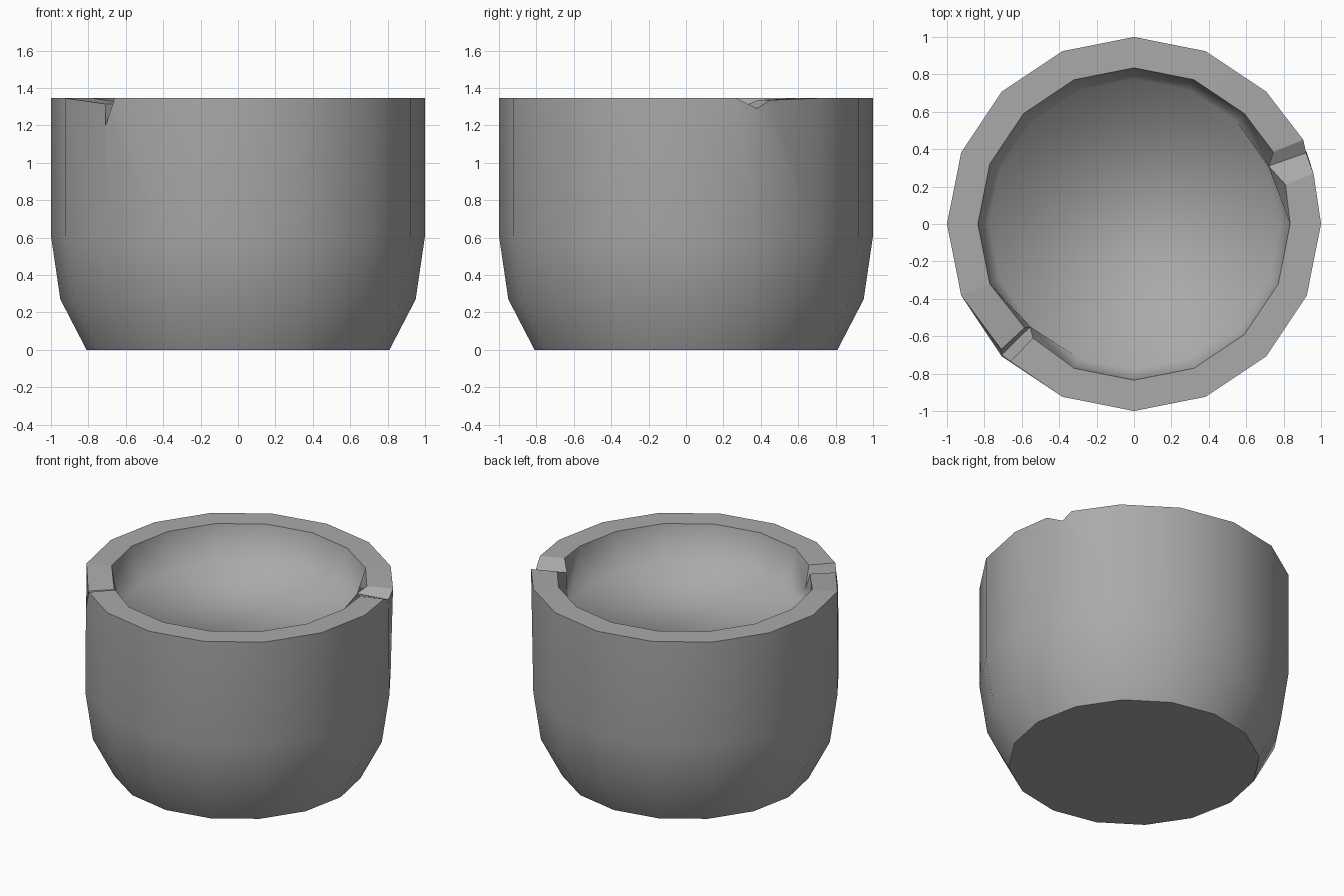
import bpy, bmesh, math

cube = bpy.data.objects.get("Cube")
if cube:
    bpy.data.objects.remove(cube)

SIDES = 16
TOP = 1.345
OUTER_RADIUS, INNER_RADIUS = 1.0, 0.835
OUTER = [(0.81, 0), (0.95, 0.27), (OUTER_RADIUS, 0.61)]
INNER = [(0.775, 1.085)]  # shallow bowl floor

# Rim chips: side, middle and side points replacing one rim corner
OUTER_CHIPS = {
    1: [(0.96, 0.27, TOP), (0.92, 0.38, 1.29), (0.905, 0.45, 1.335)],
    10: [(-0.71, -0.67, 1.315), (-0.707, -0.70, 1.2), (-0.66, -0.735, TOP)],
}
INNER_CHIPS = {
    1: [(0.81, 0.21, TOP), (0.72, 0.31, 1.305), (0.745, 0.385, 1.335)],
    10: [(-0.585, -0.555, 1.315), (-0.555, -0.55, 1.2), (-0.54, -0.61, TOP)],
}

bm = bmesh.new()


def point(radius, i, z):
    a = math.tau * i / SIDES
    return (radius * math.cos(a), radius * math.sin(a), z)


def shell(profile, rim_radius, chips):
    """Build one wall of the cup with its floor; return the rim points."""
    rings = [[bm.verts.new(point(r, i, z)) for i in range(SIDES)] for r, z in profile]
    rim = [[bm.verts.new(p) for p in chips.get(i, [point(rim_radius, i, TOP)])]
           for i in range(SIDES)]
    floor = bm.faces.new(rings[0])
    for i in range(SIDES):
        j = (i + 1) % SIDES
        for low, high in zip(rings, rings[1:]):
            bm.faces.new((low[i], low[j], high[j], high[i]))
        # The wall column ends at the middle point of a chip
        a, b = rim[i], rim[j]
        edge = a[len(a) // 2:] + b[:len(b) // 2 + 1]
        bm.faces.new([rings[-1][i], rings[-1][j]] + edge[::-1])
    return [v for corner in rim for v in corner], floor


outer_rim, base = shell(OUTER, OUTER_RADIUS, OUTER_CHIPS)
inner_rim, _ = shell(INNER, INNER_RADIUS, INNER_CHIPS)

# Rim strip joining the walls
rim_faces = []
for k in range(len(outer_rim)):
    n = (k + 1) % len(outer_rim)
    rim_faces.append(bm.faces.new((outer_rim[k], outer_rim[n], inner_rim[n], inner_rim[k])))
bmesh.ops.recalc_face_normals(bm, faces=bm.faces[:])

# Smooth walls, crisp rim and base
for f in bm.faces:
    f.smooth = True
for f in rim_faces + [base]:
    for e in f.edges:
        e.smooth = e.calc_face_angle(0) < 0.05

mesh = bpy.data.meshes.new("cup_body")
bm.to_mesh(mesh)
bm.free()

grey = bpy.data.materials.new("stone grey")
grey.use_nodes = True
colour = (0.4, 0.4, 0.4, 1)
grey.diffuse_color = colour
grey.node_tree.nodes["Principled BSDF"].inputs["Base Color"].default_value = colour
mesh.materials.append(grey)

cup = bpy.data.objects.new("cup_body", mesh)
bpy.context.collection.objects.link(cup)
